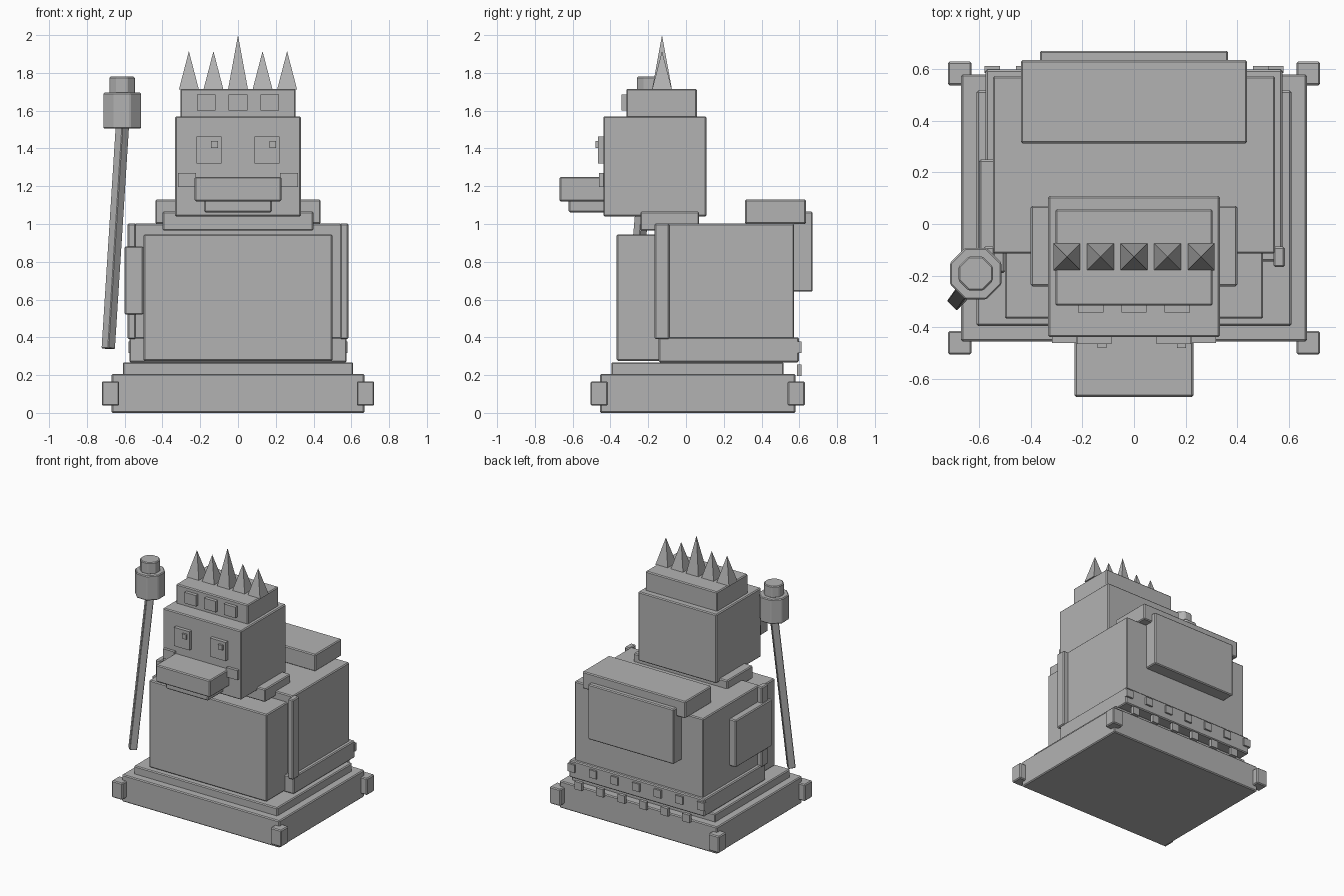
import bpy
from mathutils import Vector

stone = bpy.data.materials.new("grey_stone")
stone.diffuse_color = (0.45, 0.45, 0.45, 1)


def finish(ob, name, bevel):
    ob.name = name
    ob.data.materials.append(stone)
    if bevel:
        m = ob.modifiers.new("edge_bevel", 'BEVEL')
        m.width = bevel
        m.segments = 1
        m.limit_method = 'ANGLE'
    return ob


def box(name, x, y, z, bevel=0.007):
    """Box from (min, max) ranges on each axis."""
    spans = (x, y, z)
    bpy.ops.mesh.primitive_cube_add(size=1, location=[(a + b) / 2 for a, b in spans])
    ob = bpy.context.object
    ob.scale = [b - a for a, b in spans]
    bpy.ops.object.transform_apply(location=False, rotation=False, scale=True)
    return finish(ob, name, bevel)


def rod(name, a, b, r1, r2, sides, turn=0.0, bevel=0.0):
    """Prism or pyramid running from point a up to point b."""
    a, b = Vector(a), Vector(b)
    bpy.ops.mesh.primitive_cone_add(vertices=sides, radius1=r1, radius2=r2,
                                    depth=(b - a).length)
    ob = bpy.context.object
    ob.rotation_euler[2] = turn
    bpy.ops.object.transform_apply(location=False, rotation=True, scale=False)
    ob.rotation_euler = Vector((0, 0, 1)).rotation_difference(b - a).to_euler()
    ob.location = (a + b) / 2
    return finish(ob, name, bevel)


PI = 3.14159265

# stepped plinth with corner blocks
box("plinth", (-0.67, 0.67), (-0.455, 0.58), (0, 0.207))
box("plinth_step", (-0.61, 0.61), (-0.395, 0.517), (0.2, 0.268))
for sx in (-1, 1):
    for y in (-0.46, 0.583):
        box("corner_block", (sx * 0.675 - 0.046, sx * 0.675 + 0.046),
            (y - 0.046, y + 0.046), (0.038, 0.167))

# body
box("seat_hem", (-0.575, 0.575), (-0.145, 0.598), (0.268, 0.4))
box("body", (-0.547, 0.547), (-0.115, 0.573), (0.39, 1.003))
box("robe_front", (-0.5, 0.5), (-0.367, -0.1), (0.275, 0.945))
for s in (-1, 1):
    box("side_strip", sorted((s * 0.54, s * 0.585)), (-0.167, -0.088), (0.39, 1.003))
box("side_shield", (-0.6, -0.5), (-0.19, 0.25), (0.52, 0.882))
box("shoulder_roll", (-0.438, 0.438), (0.312, 0.635), (1.0, 1.13))
box("back_panel", (-0.365, 0.365), (0.56, 0.671), (0.642, 1.065))

# two rows of studs along the back hem
for i in range(7):
    x = -0.55 + i * 0.1833
    box("upper_stud", (x - 0.03, x + 0.03), (0.585, 0.612), (0.318, 0.378), 0)
for i in range(6):
    x = 0.49 - i * 0.1833
    box("lower_stud", (x - 0.03, x + 0.03), (0.587, 0.612), (0.195, 0.255), 0)

# head
box("collar", (-0.4, 0.4), (-0.242, 0.07), (0.965, 1.065))
box("head", (-0.333, 0.333), (-0.438, 0.108), (1.04, 1.57))
box("snout", (-0.23, 0.23), (-0.67, -0.43), (1.12, 1.25))
box("jaw", (-0.18, 0.18), (-0.622, -0.43), (1.062, 1.125))
for s in (-1, 1):
    x = s * 0.154
    box("eye", (x - 0.066, x + 0.066), (-0.465, -0.43), (1.32, 1.463), 0)
    box("pupil", (x + 0.012, x + 0.048), (-0.48, -0.46), (1.403, 1.44), 0)
    box("cheek", sorted((s * 0.222, s * 0.317)), (-0.46, -0.43), (1.197, 1.27), 0)

# crown
box("crown_band", (-0.305, 0.305), (-0.316, 0.058), (1.56, 1.716))
for i in (-1, 0, 1):
    x = i * 0.168
    box("crown_plate", (x - 0.049, x + 0.049), (-0.342, -0.31), (1.602, 1.686), 0)
for i in range(-2, 3):
    x = i * 0.13
    top = 2.0 if i == 0 else 1.915
    rod("crown_spike", (x, -0.127, 1.712), (x, -0.127, top), 0.0745, 0, 4, PI / 4)

# leaning staff with octagonal head
rod("staff_shaft", (-0.687, -0.298, 0.34), (-0.612, -0.193, 1.52), 0.038, 0.038, 4, 0, 0.004)
rod("staff_head", (-0.613, -0.192, 1.505), (-0.613, -0.192, 1.695), 0.108, 0.108, 8, PI / 8, 0.006)
rod("staff_cap", (-0.613, -0.192, 1.69), (-0.613, -0.192, 1.78), 0.072, 0.072, 8, PI / 8, 0.006)
